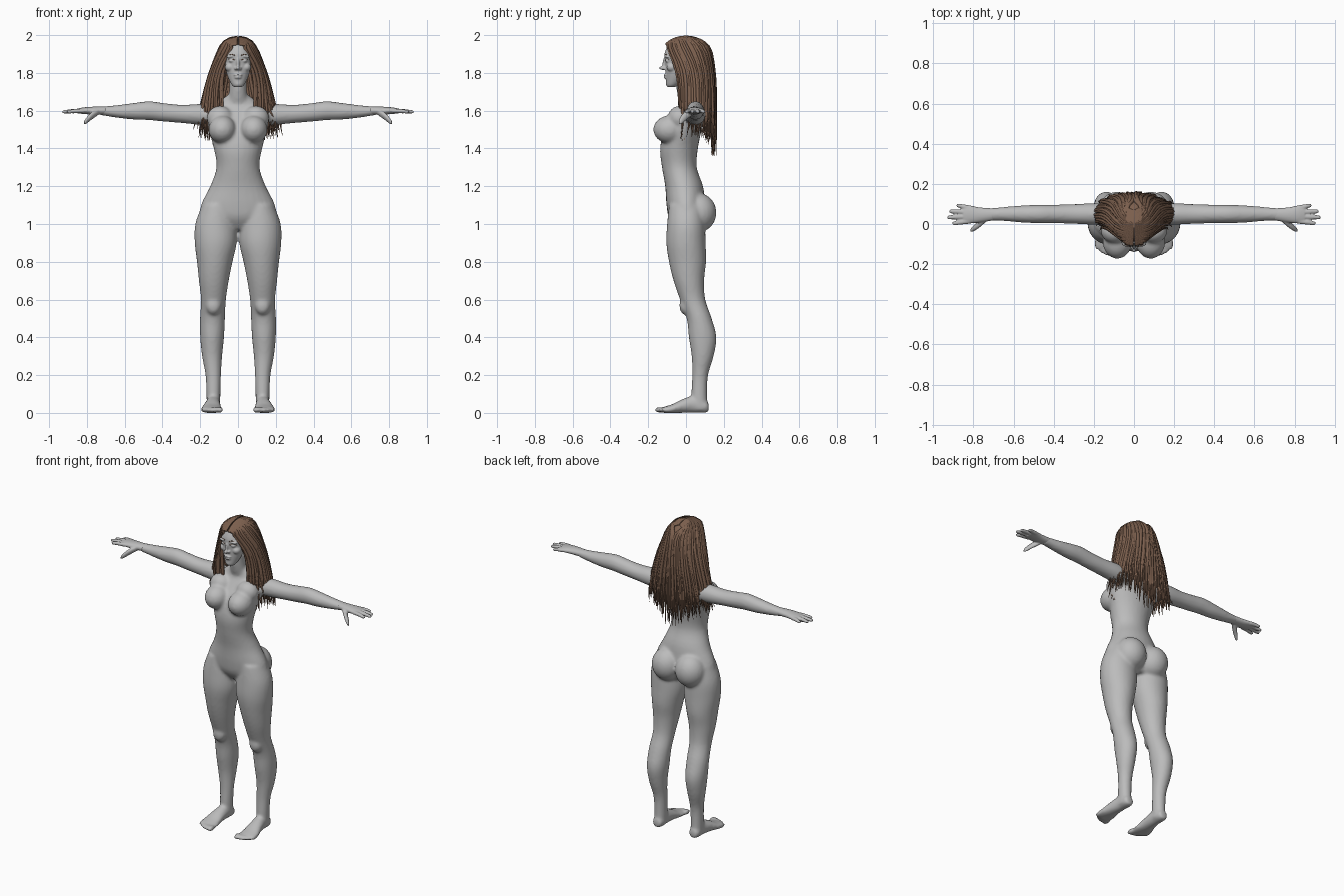
import bpy, bmesh, math, random
from mathutils import Vector, Matrix

random.seed(4)
if "Cube" in bpy.data.objects:
    bpy.data.objects.remove(bpy.data.objects["Cube"])


def material(name, colour):
    mat = bpy.data.materials.new(name)
    mat.use_nodes = True
    mat.diffuse_color = (*colour, 1)
    mat.node_tree.nodes["Principled BSDF"].inputs["Base Color"].default_value = (*colour, 1)
    return mat


GREY = material("clay grey", (.5, .5, .5))
BROWN = material("hair brown", (.2, .115, .075))


def smooth_rows(rows, steps=4):
    """Catmull-Rom interpolation between the key sections."""
    result = []
    for i in range(len(rows) - 1):
        a, b, c, d = rows[max(i - 1, 0)], rows[i], rows[i + 1], rows[min(i + 2, len(rows) - 1)]
        for k in range(steps):
            t = k / steps
            result.append([q + .5 * t * (r - p + t * (2*p - 5*q + 4*r - s + t * (3*(q - r) + s - p)))
                           for p, q, r, s in zip(a, b, c, d)])
    return result + [list(rows[-1])]


def loft(bm, axis, rows, side=1, sides=28):
    """Ellipse sections; each row is position, two centres and two radii."""
    others = [i for i in range(3) if i != axis]
    rings = []
    for pos, cu, cv, ru, rv in smooth_rows(rows):
        ring = []
        for k in range(sides):
            angle = math.tau * k / sides
            co = Vector()
            co[axis] = pos
            co[others[0]] = cu + ru * math.cos(angle)
            co[others[1]] = cv + rv * math.sin(angle)
            co.x *= side
            co.z = max(co.z, 0)
            ring.append(bm.verts.new(co))
        rings.append(ring)
    faces = [bm.faces.new((lo[k], lo[(k + 1) % sides], hi[(k + 1) % sides], hi[k]))
             for lo, hi in zip(rings, rings[1:]) for k in range(sides)]
    faces += [bm.faces.new(rings[0]), bm.faces.new(rings[-1])]
    bmesh.ops.recalc_face_normals(bm, faces=faces)


def ball(bm, centre, radii, side=1, tilt=0):
    place = (Matrix.Translation((centre[0] * side, *centre[1:]))
             @ Matrix.Rotation(tilt * side, 4, "Y") @ Matrix.Diagonal((*radii, 1)))
    bmesh.ops.create_uvsphere(bm, u_segments=24, v_segments=16, radius=1, matrix=place)


def finish(bm, name, mat, voxel=0, rounds=0):
    mesh = bpy.data.meshes.new(name)
    bm.to_mesh(mesh)
    bm.free()
    obj = bpy.data.objects.new(name, mesh)
    bpy.context.collection.objects.link(obj)
    mesh.materials.append(mat)
    mesh.shade_smooth()
    if voxel:
        remesh = obj.modifiers.new("fuse", "REMESH")
        remesh.mode, remesh.voxel_size, remesh.use_smooth_shade = "VOXEL", voxel, True
        relax = obj.modifiers.new("relax", "SMOOTH")
        relax.factor, relax.iterations = .5, rounds


# Torso, limbs and feet, fused into one skin
body = bmesh.new()
loft(body, 2, [(.97, 0, .01, .09, .06), (1.03, 0, .005, .19, .095), (1.1, 0, 0, .196, .103),
               (1.2, 0, -.01, .147, .1), (1.3, 0, -.035, .114, .092), (1.4, 0, -.037, .128, .1),
               (1.5, 0, -.015, .155, .098), (1.58, 0, .02, .165, .08), (1.63, 0, .03, .12, .06),
               (1.68, 0, .025, .06, .05)])
loft(body, 2, [(1.6, 0, .03, .07, .05), (1.7, 0, .004, .047, .052), (1.78, 0, 0, .047, .055)])
for side in (1, -1):
    loft(body, 2, [(1.1, .11, 0, .08, .09), (1, .118, 0, .108, .1), (.9, .118, 0, .111, .104),
                   (.8, .123, .008, .094, .098), (.7, .128, .015, .079, .081), (.6, .13, .035, .066, .067),
                   (.5, .135, .07, .066, .066), (.4, .137, .088, .063, .073), (.3, .137, .088, .053, .058),
                   (.2, .131, .075, .041, .042), (.1, .13, .07, .037, .042), (.02, .13, .072, .036, .044)], side)
    ball(body, (.13, -.005, .57), (.04, .03, .05), side)
    ball(body, (.083, .068, 1.06), (.094, .093, .102), side)
    ball(body, (.083, -.087, 1.5), (.073, .086, .074), side)
    ball(body, (.095, -.035, 1.56), (.07, .062, .065), side)
    loft(body, 0, [(.1, .045, 1.575, .055, .055), (.2, .05, 1.58, .054, .055), (.3, .05, 1.583, .049, .048),
                   (.4, .05, 1.592, .046, .049), (.47, .05, 1.6, .046, .05), (.55, .05, 1.597, .043, .044),
                   (.65, .05, 1.596, .035, .032), (.74, .048, 1.6, .029, .021)], side)
    loft(body, 1, [(.12, .13, .03, .022, .022), (.1, .13, .035, .034, .035), (.04, .131, .045, .037, .045),
                   (-.02, .136, .036, .045, .036), (-.07, .14, .022, .055, .025),
                   (-.115, .14, .016, .057, .017)], side)
    for toe in range(5):
        ball(body, (.094 + .023 * toe, -.138 + .0024 * toe * toe, .016),
             (.016 - .001 * toe, .03, .016 - .001 * toe), side)
finish(body, "body", GREY, .0095, 4)

# Hands with spread fingers
hands = bmesh.new()
for side in (1, -1):
    loft(hands, 0, [(.7, .048, 1.6, .03, .022), (.77, .045, 1.6, .038, .021), (.82, .048, 1.6, .045, .017),
                    (.85, .048, 1.598, .041, .013)], side)
    for start, end, tip in ((.014, .004, .905), (.037, .033, .93), (.059, .063, .92), (.081, .092, .885)):
        loft(hands, 0, [(.82, start, 1.599, .013, .012), ((.82 + tip) / 2, (start + end) / 2, 1.598, .012, .011),
                        (tip - .01, end, 1.594, .01, .009), (tip, end, 1.594, .005, .005)], side, 12)
    loft(hands, 0, [(.74, .03, 1.595, .022, .018), (.775, -.003, 1.572, .019, .02),
                    (.805, -.026, 1.545, .013, .016), (.815, -.032, 1.535, .006, .008)], side, 12)
finish(hands, "hands", GREY, .0045, 2)

# Head and face
head = bmesh.new()
ball(head, (0, 0, 1.885), (.083, .113, .095))
loft(head, 2, [(1.724, 0, -.078, .018, .018), (1.735, 0, -.072, .032, .032), (1.76, 0, -.06, .046, .046),
               (1.8, 0, -.048, .061, .06), (1.85, 0, -.042, .07, .068), (1.9, 0, -.04, .072, .074),
               (1.95, 0, -.03, .06, .065)])
ball(head, (0, -.119, 1.826), (.011, .024, .011))
ball(head, (0, -.108, 1.85), (.009, .017, .034))
ball(head, (0, -.093, 1.742), (.018, .014, .014))
for height, width in ((1.789, .024), (1.776, .02)):
    ball(head, (0, -.106, height), (width, .012, .006))
for side in (1, -1):
    ball(head, (.012, -.112, 1.823), (.008, .012, .008), side)
    ball(head, (.034, -.098, 1.888), (.029, .016, .009), side, .12)
    ball(head, (.033, -.096, 1.864), (.016, .014, .009), side)
    ball(head, (.043, -.075, 1.83), (.026, .028, .024), side)
finish(head, "head", GREY, .0045, 3)


def strands(name, paths, thickness):
    """Tapered tubes; each path holds points and a radius factor for each."""
    curve = bpy.data.curves.new(name, "CURVE")
    curve.dimensions = "3D"
    curve.bevel_depth, curve.bevel_resolution, curve.resolution_u = thickness, 1, 2
    for path in paths:
        spline = curve.splines.new("NURBS")
        spline.points.add(len(path) - 1)
        spline.use_endpoint_u, spline.order_u = True, 3
        for point, (co, radius) in zip(spline.points, path):
            point.co, point.radius = (*co, 1), radius
    curve.materials.append(BROWN)
    bpy.context.collection.objects.link(bpy.data.objects.new(name, curve))


# Eyebrows and eyelashes
lines = []
for side in (1, -1):
    for height, arch, depth in ((1.892, .007, -.113), (1.868, .006, -.109)):
        lines.append([((side * (.016 + .038 * t), depth + .02 * t * t, height + arch * math.sin(math.pi * t)),
                       1 - .5 * t) for t in (0, .3, .6, 1)])
strands("brows_and_lashes", lines, .0025)

# Hair cap, open over the face
cap = bmesh.new()
ball(cap, (0, .008, 1.888), (.097, .12, .103))
hidden = [v for v in cap.verts if v.co.z < 1.8 or (v.co.y < -.03 and v.co.z < 1.925 - .5 * abs(v.co.x))]
bmesh.ops.delete(cap, geom=hidden, context="VERTS")
finish(cap, "hair_cap", BROWN)

# Long hair: locks leave the centre parting and follow widening sections
SECTIONS = ((1.94, .012, .094, .115, -76), (1.84, .028, .132, .115, -50), (1.74, .043, .165, .11, -50),
            (1.6, .05, .2, .105, -58))
locks = []
for side in (1, -1):
    for i in range(140):
        t = (i + random.random()) / 140
        layer = random.uniform(.86, 1.02)
        root_y = -.105 + .17 * t
        root_z = 1.885 + .107 * math.sqrt(1 - (root_y / .135) ** 2)
        path = [((side * .003, root_y, root_z), .6),
                ((side * .05, root_y + .01, root_z - .005), .9)]
        wobble = random.uniform(-3, 3)
        for z, cy, rx, ry, first in SECTIONS:
            phi = math.radians(first + (92 - first) * t + wobble * (1.94 - z) * 6)
            x = max(layer * rx * math.cos(phi), -.01)
            path.append(((side * x, cy + layer * ry * math.sin(phi), z), 1))
        # Tips: longest at the back, frayed at the sides
        x, y, z = path[-1][0]
        spread = random.uniform(.85, 1.12)
        end = 1.34 + .12 * abs(math.cos(phi)) + .13 * random.random() ** 1.5
        path[-1] = ((x, y, z), .75)
        path.append(((x * spread, y + .005, (z + end) / 2), .5))
        path.append(((x * spread * 1.05, y + random.uniform(-.012, .008), end), .08))
        locks.append(path)
strands("hair_locks", locks, .0095)
